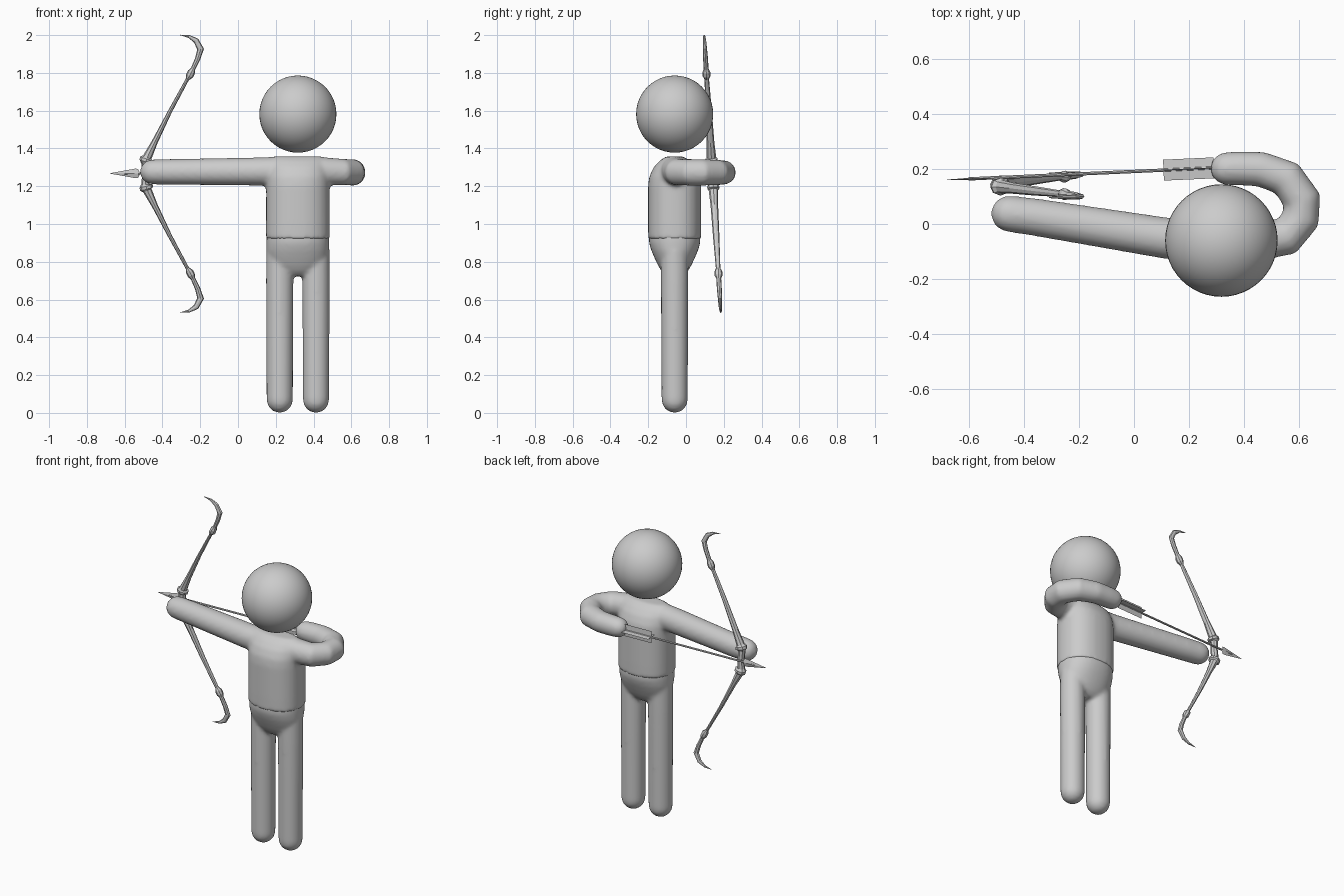
import bpy, bmesh, math
from mathutils import Vector

if "Cube" in bpy.data.objects:
    bpy.data.objects.remove(bpy.data.objects["Cube"])

grey = bpy.data.materials.new("plain grey")
grey.diffuse_color = (0.6, 0.6, 0.6, 1)
grey.use_nodes = True
grey.node_tree.nodes["Principled BSDF"].inputs["Base Color"].default_value = grey.diffuse_color


def sweep(bm, pts, radii, ref, sides=24, power=2.0):
    """Closed tube through pts; radii are (along ref, across ref)."""
    pts = [Vector(p) for p in pts]
    ref = Vector(ref)
    rings = []
    for i, p in enumerate(pts):
        t = (pts[min(i + 1, len(pts) - 1)] - pts[max(i - 1, 0)]).normalized()
        u = (ref - t * ref.dot(t)).normalized()
        v = t.cross(u)
        a, b = radii[i]
        ring = []
        for k in range(sides):
            ang = 2 * math.pi * k / sides
            c, s = math.cos(ang), math.sin(ang)
            c = math.copysign(abs(c) ** (2 / power), c)
            s = math.copysign(abs(s) ** (2 / power), s)
            ring.append(bm.verts.new(p + u * a * c + v * b * s))
        rings.append(ring)
    for r, q in zip(rings, rings[1:]):
        for k in range(sides):
            j = (k + 1) % sides
            bm.faces.new((r[k], r[j], q[j], q[k]))
    bm.faces.new(rings[0])
    bm.faces.new(rings[-1])


def limb(bm, pts, radii, ref):
    """Tube whose last point is the extreme of a rounded end."""
    pts = [Vector(p) for p in pts]
    r = radii[-1]
    d = (pts[-1] - pts[-2]).normalized()
    centre = pts[-1] - d * r
    path, rad = pts[:-1], [(q, q) for q in radii[:-1]]
    for a in (0, 20, 40, 58, 74, 87):
        path.append(centre + d * r * math.sin(math.radians(a)))
        rad.append((r * math.cos(math.radians(a)),) * 2)
    sweep(bm, path, rad, ref)


def finish(bm, name, smooth=False, blend=False):
    bmesh.ops.recalc_face_normals(bm, faces=bm.faces)
    me = bpy.data.meshes.new(name)
    bm.to_mesh(me)
    bm.free()
    ob = bpy.data.objects.new(name, me)
    bpy.context.collection.objects.link(ob)
    me.materials.append(grey)
    if smooth:
        for p in me.polygons:
            p.use_smooth = True
    if blend:  # fuse overlapping tubes into one soft skin
        m = ob.modifiers.new("fuse", 'REMESH')
        m.mode = 'VOXEL'
        m.voxel_size = 0.011
        m.use_smooth_shade = True
        s = ob.modifiers.new("soften", 'SMOOTH')
        s.factor = 0.5
        s.iterations = 8
    return ob


CX, CY = 0.317, -0.06

# head
bm = bmesh.new()
bmesh.ops.create_uvsphere(bm, u_segments=48, v_segments=24, radius=0.204)
bmesh.ops.translate(bm, verts=bm.verts, vec=(CX, CY, 1.582))
finish(bm, "head", smooth=True)

# torso with both arms
bm = bmesh.new()
torso = [(0.92, .14, .169), (1.0, .141, .169), (1.2, .141, .168), (1.25, .135, .167),
         (1.30, .112, .16), (1.335, .08, .15), (1.358, .045, .13)]
sweep(bm, [(CX, CY, z) for z, _, _ in torso], [(a, b) for _, a, b in torso],
      (0, 1, 0), 32, 2.3)
limb(bm, [(0.32, -0.07, 1.281), (0.12, -0.052, 1.278), (-0.36, 0.025, 1.276),
          (-0.518, 0.046, 1.276)], [.078, .075, .068, .066], (0, 0, 1))
limb(bm, [(0.32, -0.06, 1.281), (0.45, -0.06, 1.28), (0.555, -0.045, 1.275),
          (0.605, 0.02, 1.273), (0.61, 0.085, 1.273), (0.555, 0.165, 1.273),
          (0.46, 0.199, 1.273), (0.38, 0.202, 1.273), (0.277, 0.2, 1.273)],
     [.077, .074, .07, .07, .07, .068, .064, .062, .06], (0, 0, 1))
finish(bm, "torso_and_arms", blend=True)

# hips with both legs
bm = bmesh.new()
hips = [(0.95, .136, .165), (0.90, .136, .167), (0.86, .124, .166), (0.82, .107, .158),
        (0.78, .088, .14), (0.75, .07, .115), (0.725, .045, .08)]
sweep(bm, [(CX, CY, z) for z, _, _ in hips], [(a, b) for _, a, b in hips],
      (0, 1, 0), 32, 2.2)
for side in (-1, 1):
    limb(bm, [(CX + side * .095, CY, .86), (CX + side * .096, CY, .7),
              (CX + side * .096, CY, .3), (CX + side * .096, CY, 0)],
         [.073, .073, .071, .07], (0, 1, 0))
finish(bm, "hips_and_legs", blend=True)

# bow: (x, height from grip, half width across, half thickness in y)
half = [(-.487, 0, .02, .022), (-.49, .055, .022, .022), (-.487, .065, .036, .032),
        (-.483, .08, .036, .032), (-.480, .088, .024, .025), (-.44, .17, .016, .02),
        (-.36, .33, .011, .017), (-.268, .50, .009, .012), (-.257, .518, .02, .021),
        (-.247, .538, .02, .021), (-.238, .555, .012, .013), (-.213, .61, .014, .013),
        (-.198, .66, .018, .011), (-.222, .705, .015, .009), (-.26, .727, .008, .006),
        (-.308, .735, .001, .002)]
bow = [(x, -h, w, d) for x, h, w, d in half[:0:-1]] + half
bm = bmesh.new()
sweep(bm, [(x, .14 - .06 * h, 1.266 + h) for x, h, _, _ in bow],
      [(d, w) for _, _, w, d in bow], (0, 1, 0), 8)
finish(bm, "bow")


def on_arrow(x):
    return Vector((x, 0.16 + 0.045 * (x + 0.68), 1.268))


# arrow shaft
bm = bmesh.new()
sweep(bm, [on_arrow(-.6), on_arrow(.31)], [(.006, .006)] * 2, (0, 0, 1), 8)
finish(bm, "arrow_shaft")

# arrow head
bm = bmesh.new()
sweep(bm, [on_arrow(x) for x in (-.678, -.545, -.53, -.52)],
      [(.001, .001), (.025, .006), (.024, .006), (.006, .005)], (0, 0, 1), 4)
finish(bm, "arrow_head")

# crossed feather vanes
bm = bmesh.new()
for a, b in ((.002, .038), (.038, .002)):
    sweep(bm, [on_arrow(.107), on_arrow(.29)], [(a, b)] * 2, (0, 0, 1), 4)
finish(bm, "arrow_feathers")
